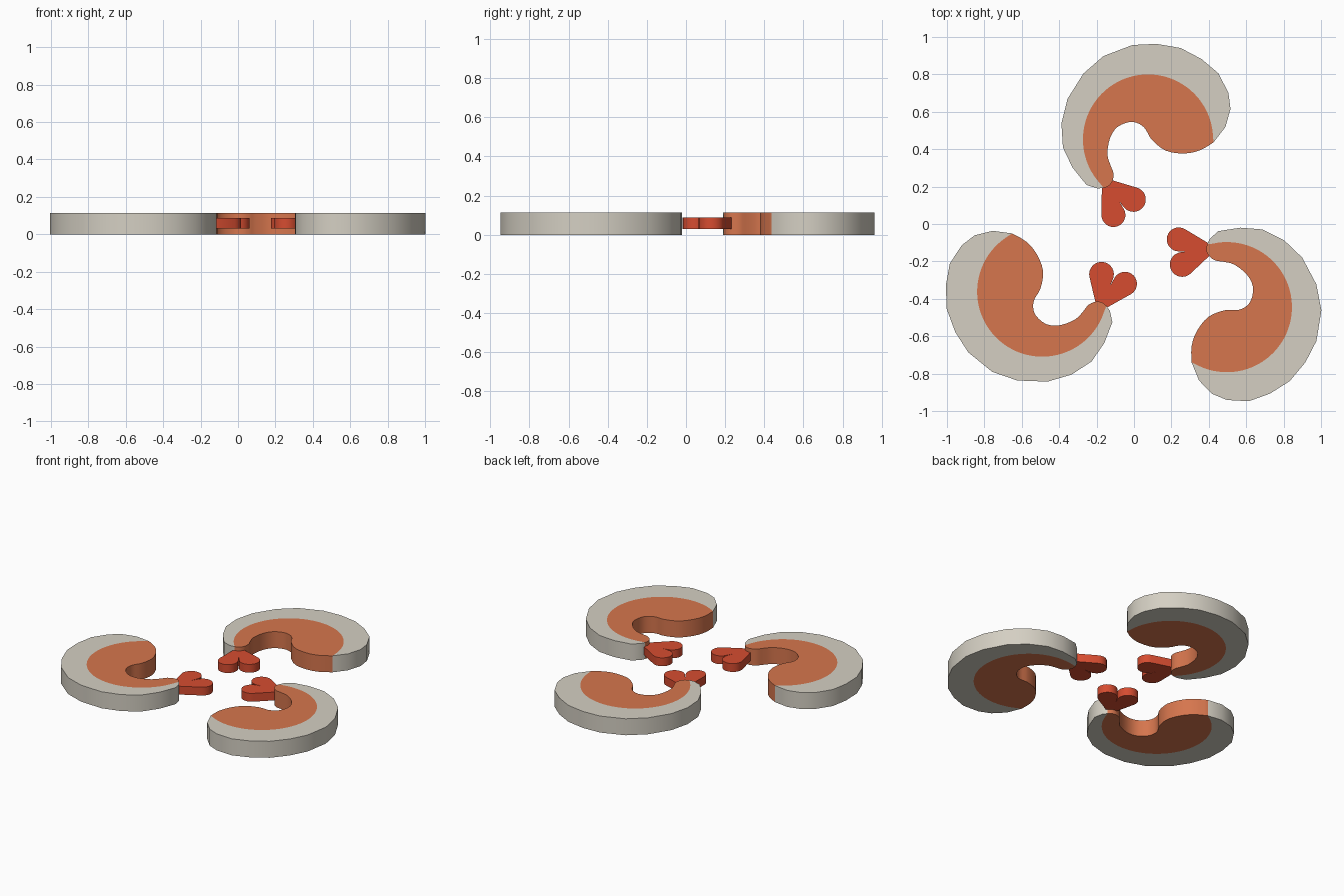
import bpy, bmesh, math
from mathutils import Vector, Matrix

if "Cube" in bpy.data.objects:
    bpy.data.objects.remove(bpy.data.objects["Cube"])

PIVOT = Vector((0.027, -0.118, 0))      # the three pieces turn around this point


def material(name, color):
    m = bpy.data.materials.new(name)
    m.diffuse_color = (*color, 1)
    m.use_nodes = True
    m.node_tree.nodes["Principled BSDF"].inputs["Base Color"].default_value = m.diffuse_color
    return m


GREY = material("pale_grey", (0.66, 0.625, 0.545))
ORANGE = material("orange", (0.67, 0.18, 0.075))
RED = material("red", (0.67, 0.073, 0.03))


def arc(cx, cy, r, a0, a1, n):
    angles = [math.radians(a0 + (a1 - a0) * i / n) for i in range(n + 1)]
    return [(cx + r * math.cos(a), cy + r * math.sin(a)) for a in angles]


def smooth(pts, steps=3):
    """Catmull-Rom curve through the points."""
    p = [Vector(q) for q in [pts[0], *pts, pts[-1]]]
    out = []
    for a, b, c, d in zip(p, p[1:], p[2:], p[3:]):
        for i in range(steps):
            t = i / steps
            out.append(tuple(0.5 * (2 * b + (c - a) * t + (2 * a - 5 * b + 4 * c - d) * t * t
                                    + (3 * b - a - 3 * c + d) * t ** 3)))
    return out + [pts[-1]]


def prism(name, regions, z0, z1, mats, angle):
    """Flat solid from regions (outline, material index, number of edges with walls)."""
    bm = bmesh.new()
    for pts, mi, walls in regions:
        lo = [bm.verts.new((x, y, z0)) for x, y in pts]
        hi = [bm.verts.new((x, y, z1)) for x, y in pts]
        faces = [bm.faces.new(lo[::-1]), bm.faces.new(hi)]
        for i in range(walls):
            j = (i + 1) % len(pts)
            faces.append(bm.faces.new((lo[i], lo[j], hi[j], hi[i])))
        for f in faces:
            f.material_index = mi
    bmesh.ops.remove_doubles(bm, verts=bm.verts[:], dist=0.0005)
    bmesh.ops.recalc_face_normals(bm, faces=bm.faces[:])
    turn = Matrix.Translation(PIVOT) @ Matrix.Rotation(math.radians(angle), 4, 'Z') \
        @ Matrix.Translation(-PIVOT)
    bm.transform(turn)
    me = bpy.data.meshes.new(name)
    bm.to_mesh(me)
    bm.free()
    for m in mats:
        me.materials.append(m)
    ob = bpy.data.objects.new(name, me)
    bpy.context.collection.objects.link(ob)
    bpy.ops.object.select_all(action='DESELECT')
    ob.select_set(True)
    bpy.context.view_layer.objects.active = ob
    bpy.ops.object.shade_smooth_by_angle(angle=math.radians(35))


# Outer edge of the curled body, from tail end round the back to the head
outer = [(-.163, .193), (-.195, .190), (-.254, .209), (-.329, .302), (-.380, .409),
         (-.388, .537), (-.356, .668), (-.270, .805), (-.163, .898), (-.008, .957),
         (.120, .963), (.249, .941), (.361, .882), (.452, .805), (.505, .700),
         (.516, .615), (.489, .519), (.425, .436)]
# Inner edge of the curl, from head back to the tail end
inner = smooth([(.425, .436), (.350, .393), (.265, .377), (.168, .393), (.094, .452),
                (.061, .508), (.024, .537), (-.024, .545), (-.088, .519), (-.128, .460),
                (-.142, .374), (-.126, .315), (-.110, .273), (-.115, .230),
                (-.136, .203), (-.163, .193)])
# Circular line where the two body colours meet, tail to head
seam = arc(.075, .452, .348, 223, 3, 48)

body = [(outer + seam[::-1], 0, len(outer) - 1),
        (inner + seam, 1, len(inner) - 1)]

# Two-lobed tail fan
fan = ([(-.172, .188)] + arc(-.110, .048, .064, 180, 392, 16) + [(-.080, .123)]
       + arc(-.003, .131, .066, 217, 433, 16) + [(-.120, .235), (-.150, .220)])

for k, side in enumerate(("back", "left", "right")):
    prism(side + "_curled_body", body, 0, 0.115, (GREY, ORANGE), 120 * k)
    prism(side + "_tail_fan", [(fan, 0, len(fan))], 0.03, 0.088, (RED,), 120 * k)
